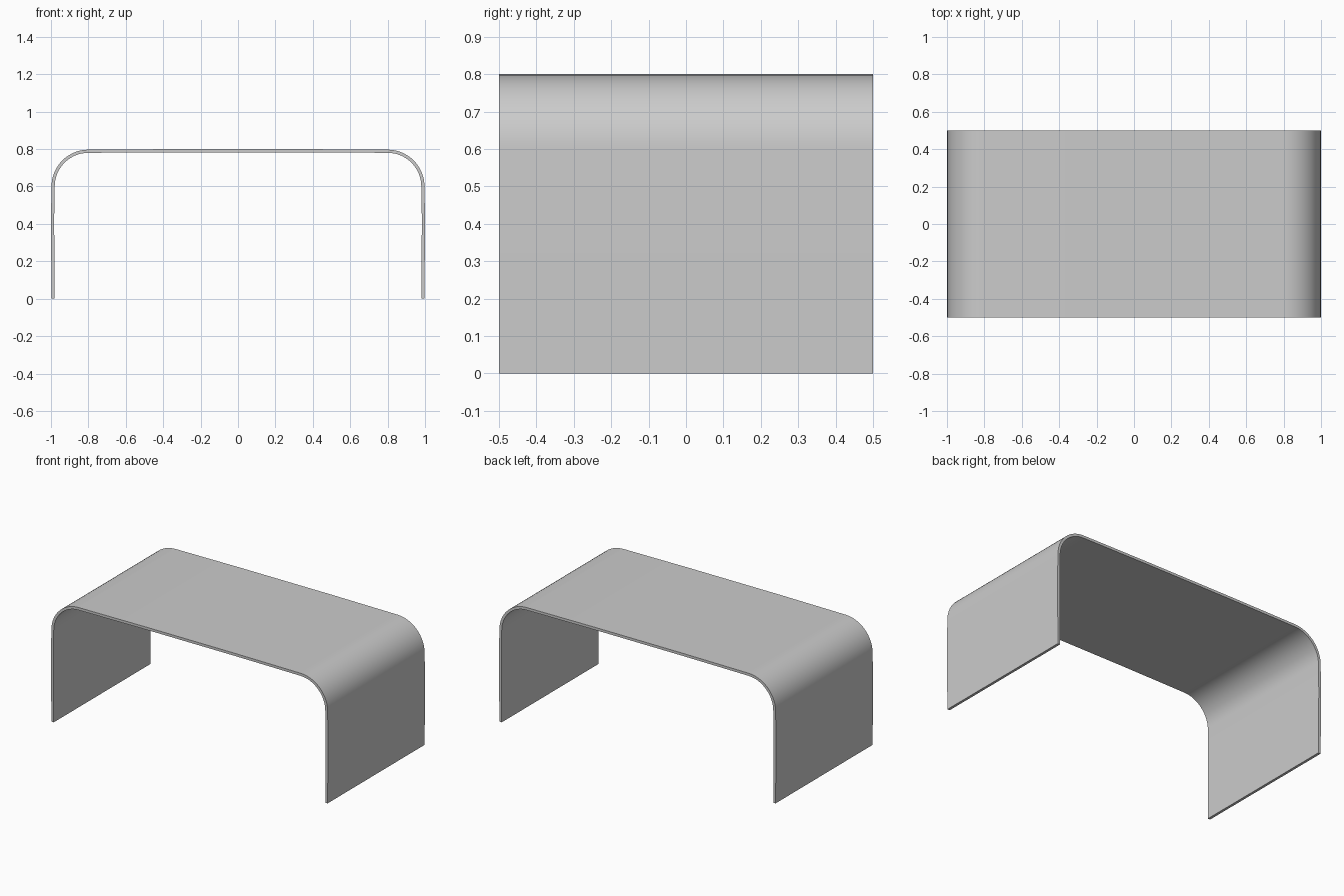
import bpy, bmesh, math

if "Cube" in bpy.data.objects:
    bpy.data.objects.remove(bpy.data.objects["Cube"])

DEPTH, THICK, RADIUS = 1.0, 0.017, 0.197
CX, CZ, SEGS = 0.80, 0.60, 16

# Right half of the outer profile, from foot to top centre, very slightly bowed
half = [(0.997, 0.0), (1.0, 0.42)]
for i in range(SEGS + 1):
    a = math.pi / 2 * i / SEGS
    half.append((CX + RADIUS * math.cos(a), CZ + RADIUS * math.sin(a)))
half += [(0.32, 0.8)]
profile = half + [(-x, z) for x, z in reversed(half)]

# Bent sheet extruded front to back
bm = bmesh.new()
front = [bm.verts.new((x, -DEPTH / 2, z)) for x, z in profile]
back = [bm.verts.new((x, DEPTH / 2, z)) for x, z in profile]
for i in range(len(profile) - 1):
    bm.faces.new((front[i], back[i], back[i + 1], front[i + 1]))
bm.normal_update()
if max(bm.faces, key=lambda f: f.calc_center_median().z).normal.z < 0:
    bmesh.ops.reverse_faces(bm, faces=bm.faces[:])
mesh = bpy.data.meshes.new("bent_table")
bm.to_mesh(mesh)
bm.free()
table = bpy.data.objects.new("bent_table", mesh)
bpy.context.collection.objects.link(table)

# Sheet thickness, grown inward
solid = table.modifiers.new("thickness", 'SOLIDIFY')
solid.thickness = THICK
solid.offset = -1
solid.use_even_offset = True

# Smooth bends, sharp rims
bpy.context.view_layer.objects.active = table
table.select_set(True)
bpy.ops.object.modifier_apply(modifier=solid.name)
for v in table.data.vertices:
    if v.co.z < 0.05:
        v.co.z = 0.0
bpy.ops.object.shade_smooth_by_angle(angle=math.radians(30))
